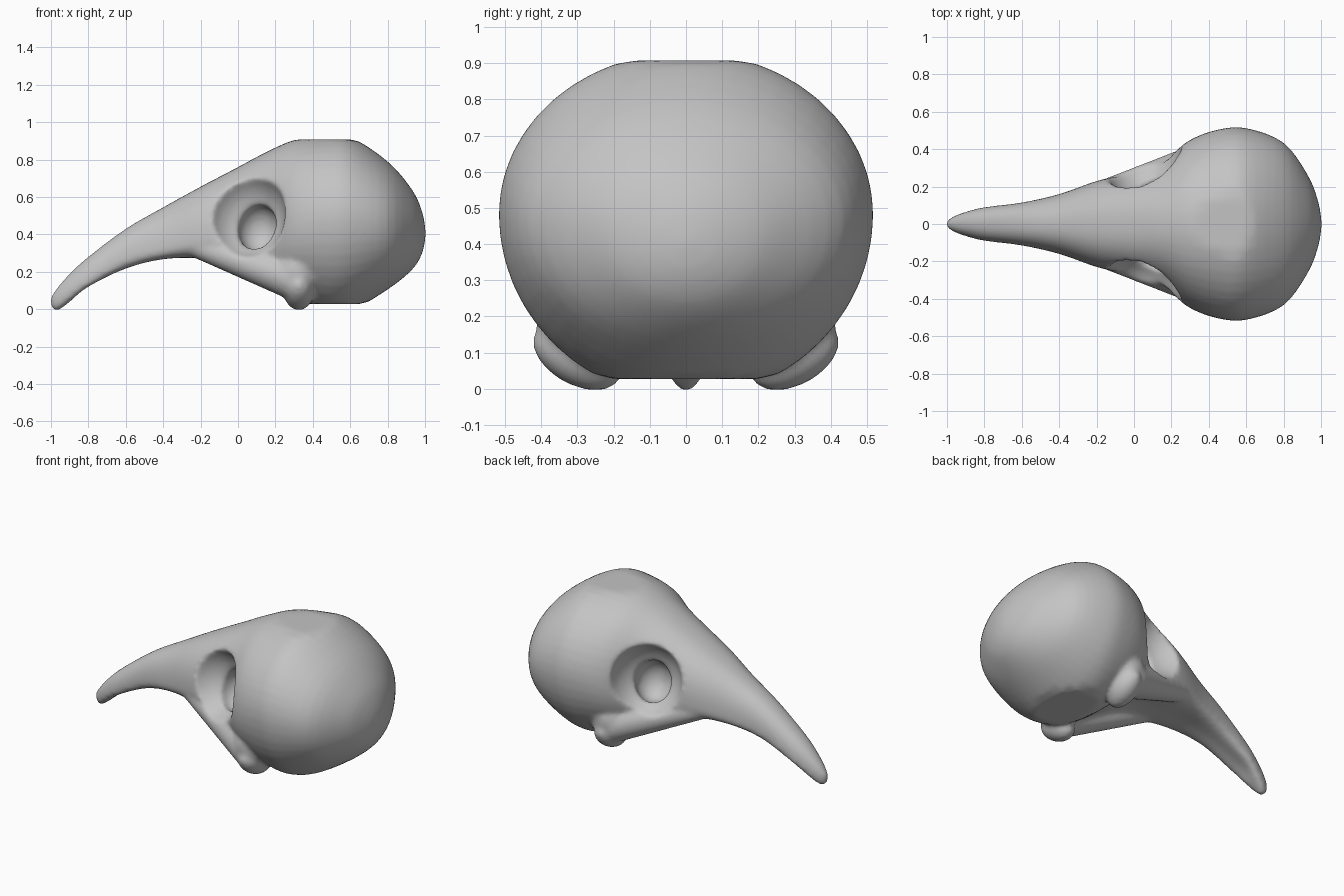
import bpy, bmesh, math
from mathutils import Vector, Matrix

cube = bpy.data.objects.get("Cube")
if cube:
    bpy.data.objects.remove(cube, do_unlink=True)

bone = bpy.data.materials.new("bone_grey")
bone.use_nodes = True
colour = (0.55, 0.55, 0.55, 1)
bone.diffuse_color = colour
shader = next(n for n in bone.node_tree.nodes if n.type == "BSDF_PRINCIPLED")
shader.inputs["Base Color"].default_value = colour

# Stations from beak tip to back of head:
# x, bottom, top, half width, height of widest line, hollow of the palate
STATIONS = [
    (-1.005, .02, .06, .01, .045, 0),
    (-.97, -.01, .11, .038, .055, 0),
    (-.9, .03, .19, .065, .09, .01),
    (-.8, .105, .28, .09, .15, .02),
    (-.6, .2, .43, .115, .27, .02),
    (-.4, .25, .545, .16, .32, .02),
    (-.2, .245, .655, .23, .37, .03),
    (0, .18, .76, .28, .39, .08),
    (.15, .1, .84, .34, .41, .09),
    (.3, .03, .905, .45, .45, .04),
    (.45, -.02, .925, .505, .48, 0),
    (.6, -.01, .92, .513, .48, 0),
    (.8, .105, .79, .435, .46, 0),
    (.93, .21, .64, .26, .44, 0),
    (.985, .3, .52, .12, .41, 0),
    (1.003, .39, .42, .015, .405, 0),
]
SIDES = 48
STEPS = 4
CROWN, BASE = .908, .027


def add_object(name, bm):
    bmesh.ops.recalc_face_normals(bm, faces=bm.faces)
    mesh = bpy.data.meshes.new(name)
    bm.to_mesh(mesh)
    bm.free()
    obj = bpy.data.objects.new(name, mesh)
    bpy.context.collection.objects.link(obj)
    return obj


def smooth_stations():
    """Catmull-Rom interpolation through the stations."""
    last = len(STATIONS) - 1
    rows = []
    for i in range(last):
        group = [STATIONS[min(max(i + k, 0), last)] for k in (-1, 0, 1, 2)]
        for s in range(STEPS):
            t = s / STEPS
            rows.append([b + t / 2 * (c - a + t * (2 * a - 5 * b + 4 * c - d
                         + t * (3 * (b - c) + d - a))) for a, b, c, d in zip(*group)])
    rows.append(STATIONS[last])
    return rows


def section(row):
    """Squarish across the face, round with a flat crown and base at the back."""
    x, low, high, width, middle, hollow = row
    power = .84 + .16 * min(max(x / .35, 0), 1)
    points = []
    for i in range(SIDES):
        angle = 2 * math.pi * i / SIDES
        c, s = math.cos(angle), math.sin(angle)
        side = math.copysign(abs(c) ** power, c)
        rise = abs(s) ** power
        if s >= 0:
            z = min(middle + (high - middle) * rise, CROWN)
        else:
            z = middle - (middle - low) * rise + hollow * (1 - side * side) ** 2
            z = max(z, BASE) if x > 0 else z
        points.append((x, width * side, z))
    return points


def loft(name):
    bm = bmesh.new()
    rings = [[bm.verts.new(p) for p in section(r)] for r in smooth_stations()]
    for a, b in zip(rings, rings[1:]):
        for i in range(SIDES):
            j = (i + 1) % SIDES
            bm.faces.new((a[i], a[j], b[j], b[i]))
    bm.faces.new(rings[0])
    bm.faces.new(rings[-1])
    return add_object(name, bm)


def ellipsoid(name, centre, radii, tilt=0):
    bm = bmesh.new()
    matrix = (Matrix.Translation(centre) @ Matrix.Rotation(tilt, 4, "X")
              @ Matrix.Diagonal((*radii, 1)))
    bmesh.ops.create_uvsphere(bm, u_segments=32, v_segments=20, radius=1, matrix=matrix)
    return add_object(name, bm)


def rod(name, start, end, r_start, r_end):
    start, end = Vector(start), Vector(end)
    axis = end - start
    bm = bmesh.new()
    matrix = (Matrix.Translation((start + end) / 2)
              @ axis.to_track_quat("Z", "Y").to_matrix().to_4x4())
    bmesh.ops.create_cone(bm, cap_ends=True, segments=24, radius1=r_start,
                          radius2=r_end, depth=axis.length, matrix=matrix)
    return add_object(name, bm)


skull = loft("skull")
helpers = []


def combine(obj, operation):
    mod = skull.modifiers.new(obj.name, "BOOLEAN")
    mod.operation = operation
    mod.solver = "EXACT"
    mod.object = obj
    obj.hide_render = True
    helpers.append(obj)


# Cheeks, jaw knobs and eye sockets, mirrored on both sides
for label, m in (("left", 1), ("right", -1)):
    combine(rod("cheek_bar_" + label, (-.28, m * .13, .36), (.3, m * .3, .16),
                .06, .112), "UNION")
    combine(ellipsoid("jaw_joint_" + label, (.32, m * .28, .2), (.13, .135, .14)),
            "UNION")
    combine(ellipsoid("jaw_knob_" + label, (.325, m * .3, .09), (.08, .135, .08),
                      m * .5), "UNION")
    combine(ellipsoid("eye_socket_" + label, (.035, m * .385, .515), (.218, .245, .25)),
            "DIFFERENCE")
    combine(ellipsoid("socket_pit_" + label, (.11, m * .17, .43), (.11, .11, .13)),
            "DIFFERENCE")

# Blend the parts into one bone surface
remesh = skull.modifiers.new("blend", "REMESH")
remesh.mode = "VOXEL"
remesh.voxel_size = .014
soften = skull.modifiers.new("soften", "SMOOTH")
soften.factor = .5
soften.iterations = 9

bpy.context.view_layer.update()
graph = bpy.context.evaluated_depsgraph_get()
result = bpy.data.meshes.new_from_object(skull.evaluated_get(graph))
skull.modifiers.clear()
skull.data = result
for obj in helpers:
    bpy.data.objects.remove(obj, do_unlink=True)

result.materials.clear()
result.materials.append(bone)
for face in result.polygons:
    face.material_index = 0
    face.use_smooth = True
